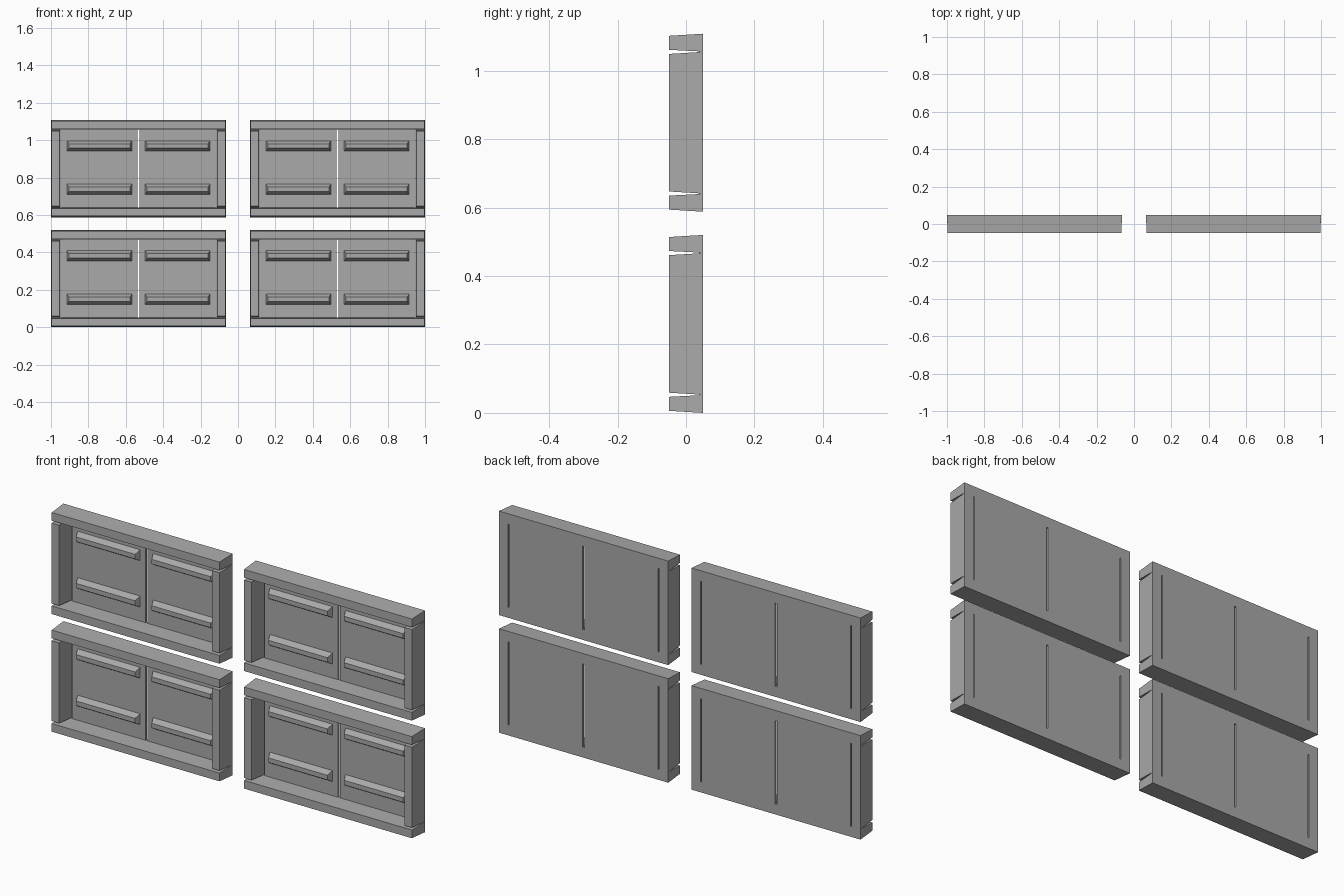
import bpy, bmesh

if "Cube" in bpy.data.objects:
    bpy.data.objects.remove(bpy.data.objects["Cube"])

gray = bpy.data.materials.new("mid_gray")
gray.diffuse_color = (0.40, 0.40, 0.40, 1)
gray.use_nodes = True
gray.node_tree.nodes["Principled BSDF"].inputs["Base Color"].default_value = gray.diffuse_color

W, H = 0.936, 0.52          # size of one tray
BACK, FRONT = 0.049, -0.049  # depth range
PANEL = 0.038               # front of the thin back sheet


def block(bm, back, front, y_back, y_front):
    """Drafted block between two (x0, x1, z0, z1) rectangles."""
    rings = []
    for (x0, x1, z0, z1), y in ((back, y_back), (front, y_front)):
        rings.append([bm.verts.new((x, y, z))
                      for x, z in ((x0, z0), (x1, z0), (x1, z1), (x0, z1))])
    b, f = rings
    bm.faces.new(b)
    bm.faces.new(f[::-1])
    for i in range(4):
        j = (i + 1) % 4
        bm.faces.new((b[j], b[i], f[i], f[j]))


def make_mesh(name, blocks):
    bm = bmesh.new()
    for args in blocks:
        block(bm, *args)
    bmesh.ops.recalc_face_normals(bm, faces=bm.faces)
    me = bpy.data.meshes.new(name)
    bm.to_mesh(me)
    bm.free()
    me.materials.append(gray)
    return me


# top and bottom rails, narrowing to the front
rails = [((0, W, 0, 0.052), (0.004, W - 0.004, 0.006, 0.047), BACK, FRONT),
         ((0, W, H - 0.052, H), (0.004, W - 0.004, H - 0.047, H - 0.006), BACK, FRONT)]

# side posts, with a thin web joining them to the rails
posts = []
for flip in (False, True):
    def span(a, b):
        return (W - b, W - a) if flip else (a, b)
    posts.append((span(0, 0.050) + (0.0535, H - 0.0535),
                  span(0.004, 0.045) + (0.059, H - 0.059), 0.041, FRONT))
    posts.append((span(0, 0.050) + (0.052, H - 0.052),) * 2 + (BACK, 0.041))

# two thin door panels separated by open slots
mid = W / 2
panels = []
for x0, x1 in ((0.056, mid - 0.005), (mid + 0.005, W - 0.056)):
    r = (x0, x1, 0.052, H - 0.052)
    panels.append((r, r, BACK, PANEL))

# raised bevelled bars, two on each door
bars = []
for x0 in (0.086, 0.504):
    for z0 in (0.122, 0.354):
        x1, z1 = x0 + 0.346, z0 + 0.055
        bars.append(((x0, x1, z0, z1), (x0 + 0.01, x1 - 0.01, z0 + 0.016, z1 - 0.016),
                     PANEL, 0.012))

parts = {"rails": rails, "side_posts": posts, "door_panels": panels, "raised_bars": bars}
meshes = {n: make_mesh(n, b) for n, b in parts.items()}

# four identical trays in a two by two grid
for row, z in (("lower", 0.0), ("upper", 0.588)):
    for side, x in (("left", -1.0), ("right", 1.0 - W)):
        for n, me in meshes.items():
            ob = bpy.data.objects.new(f"{row}_{side}_{n}", me)
            ob.location = (x, 0, z)
            bpy.context.collection.objects.link(ob)
